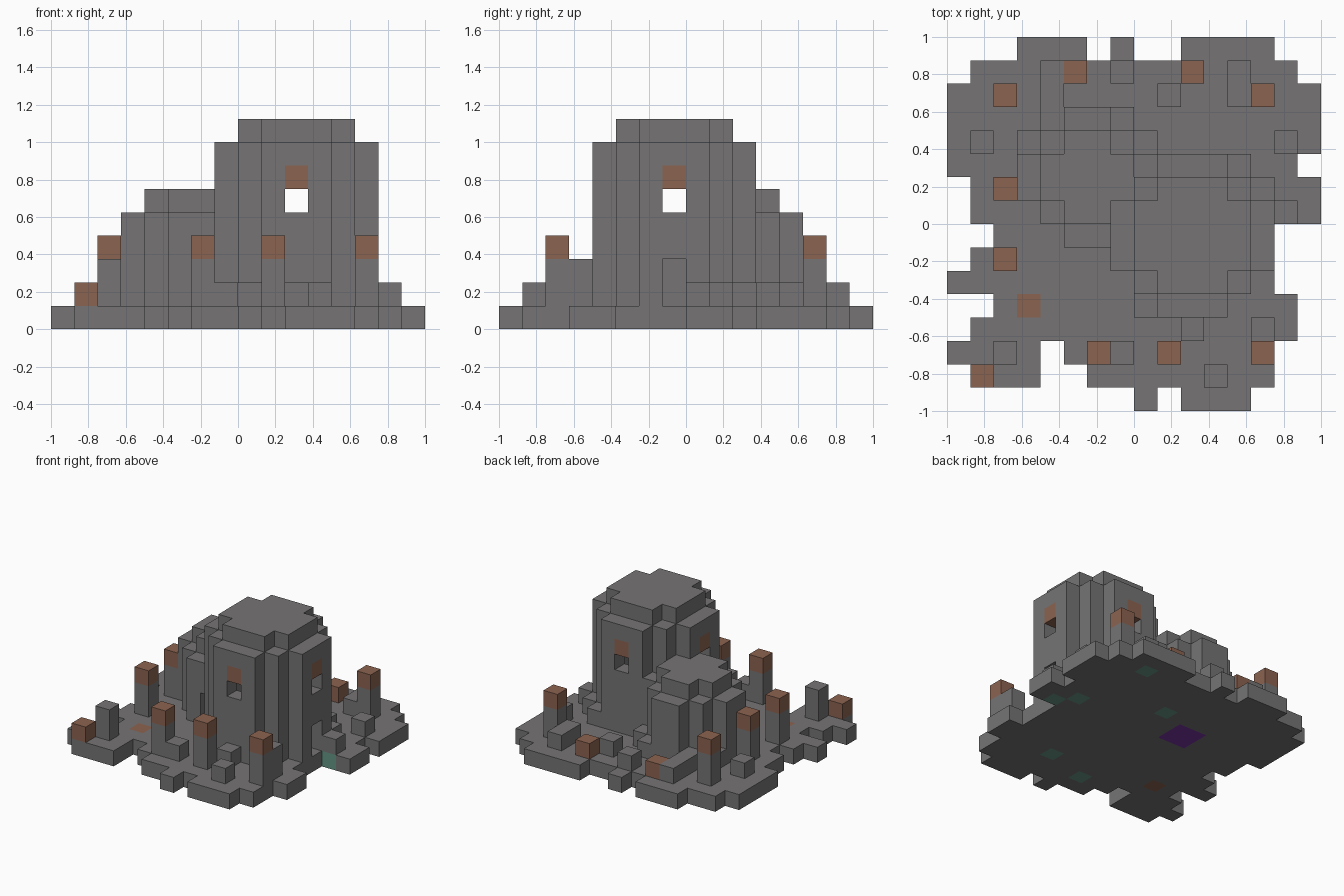
import bpy
import bmesh
from mathutils import Vector

CELL = 0.125

if "Cube" in bpy.data.objects:
    bpy.data.objects.remove(bpy.data.objects["Cube"])


def make_material(name, color):
    mat = bpy.data.materials.new(name)
    mat.use_nodes = True
    mat.diffuse_color = (*color, 1)
    bsdf = next(n for n in mat.node_tree.nodes if n.type == "BSDF_PRINCIPLED")
    bsdf.inputs["Base Color"].default_value = (*color, 1)
    return mat


MATERIALS = [
    make_material("stone grey", (0.18, 0.175, 0.178)),
    make_material("copper brown", (0.26, 0.125, 0.08)),
    make_material("moss green", (0.13, 0.3, 0.23)),
    make_material("deep purple", (0.19, 0.035, 0.36)),
]
STONE, COPPER, MOSS, PURPLE = range(4)

# Ground plan, back row first: stone, moss (G), purple (P), copper (B)
PLAN = [
    "...###.#..####..",
    ".###########G##.",
    "################",
    "################",
    "########G#######",
    "#####PP########.",
    ".####PP######G##",
    ".#############G#",
    "..############..",
    ".#############..",
    "##############..",
    "..#B###########.",
    ".#########G####.",
    "####.##G######..",
    ".###..########..",
    "........#.###...",
]
LETTERS = {"#": STONE, "G": MOSS, "P": PURPLE, "B": COPPER}


def disc(cx, cy, widths):
    """Round plan made of centred rows of the given widths."""
    cells = set()
    for row, width in enumerate(widths):
        j = int(cy - (len(widths) - 1) / 2 + row)
        start = int(cx - (width - 1) / 2)
        cells |= {(i, j) for i in range(start, start + width)}
    return cells


def stack(cells, low, high, color=STONE):
    return {(i, j, k): color for i, j in cells for k in range(low, high)}


ground = {(i, j, 0): LETTERS[c] for j, row in enumerate(reversed(PLAN))
          for i, c in enumerate(row) if c in LETTERS}

# Tall hollow tower with four lintelled windows and a side door
outer = disc(10, 7, (3, 5, 7, 7, 7, 5, 3))
inner = disc(10, 7, (3, 5, 5, 5, 3))
tower = stack(outer - inner, 1, 8)
tower.update(stack(inner, 8, 9))
for i, j in ((10, 4), (10, 10), (7, 7), (13, 7)):
    del tower[i, j, 5]
    tower[i, j, 6] = COPPER
for k in (1, 2):
    del tower[13, 7, k]

# Lower hollow dome beside the tower, with a front doorway
dome_outer = disc(5.5, 9.5, (2, 4, 6, 6, 4, 2))
dome_inner = disc(5.5, 9.5, (2, 4, 4, 2))
dome = stack(dome_outer - dome_inner - outer, 1, 5)
dome.update(stack(dome_inner, 5, 6))
dome.update(stack((dome_outer & outer) - inner, 1, 5))
for k in (1, 2):
    dome.pop((6, 7, k), None)
dome = {c: m for c, m in dome.items() if c not in tower}

# Copper-topped lamp posts
posts = {}
for i, j in ((2, 13), (2, 9), (2, 6), (6, 2), (9, 2), (13, 2), (13, 13)):
    posts.update(stack({(i, j)}, 1, 3))
    posts[i, j, 3] = COPPER
lamps = stack({(1, 1), (5, 14), (10, 14)}, 1, 2, COPPER)

# Loose blocks, broken pillars and wall stubs
rubble = stack({(7, 2), (10, 3), (11, 1), (1, 11), (14, 11), (9, 13), (7, 14),
                (12, 13), (12, 14)}, 1, 2)
pillars = stack({(2, 2), (13, 3)}, 1, 3)
stubs = stack({(4, 12), (4, 13), (4, 14), (3, 11), (8, 11), (7, 12),
               (14, 8), (13, 9), (12, 10), (8, 4)}, 1, 2)

PARTS = {"ground_slab": ground, "tower": tower, "dome": dome,
         "lamp_posts": posts, "ground_lamps": lamps, "rubble_blocks": rubble,
         "broken_pillars": pillars, "wall_stubs": stubs}
solid = set().union(*PARTS.values())


def build(name, cells):
    """Skin the exposed sides of a part's cells and merge flat areas."""
    bm = bmesh.new()
    for cell, color in cells.items():
        centre = Vector(cell) + Vector((0.5, 0.5, 0.5))
        for axis in range(3):
            for sign in (-1, 1):
                normal = Vector((0, 0, 0))
                normal[axis] = sign
                if tuple(int(a + b) for a, b in zip(cell, normal)) in solid:
                    continue
                u, v = Vector((0, 0, 0)), Vector((0, 0, 0))
                u[(axis + 1) % 3] = 0.5
                v[(axis + 2) % 3] = 0.5 * sign
                mid = centre + normal / 2
                corners = (mid - u - v, mid + u - v, mid + u + v, mid - u + v)
                face = bm.faces.new([bm.verts.new(
                    (p - Vector((8, 8, 0))) * CELL) for p in corners])
                face.material_index = color
    bmesh.ops.remove_doubles(bm, verts=bm.verts, dist=CELL / 100)
    bmesh.ops.dissolve_limit(bm, angle_limit=0.01, verts=bm.verts,
                             edges=bm.edges, delimit={"MATERIAL"})
    mesh = bpy.data.meshes.new(name)
    bm.to_mesh(mesh)
    bm.free()
    for mat in MATERIALS:
        mesh.materials.append(mat)
    bpy.context.collection.objects.link(bpy.data.objects.new(name, mesh))


for part, part_cells in PARTS.items():
    build(part, part_cells)
